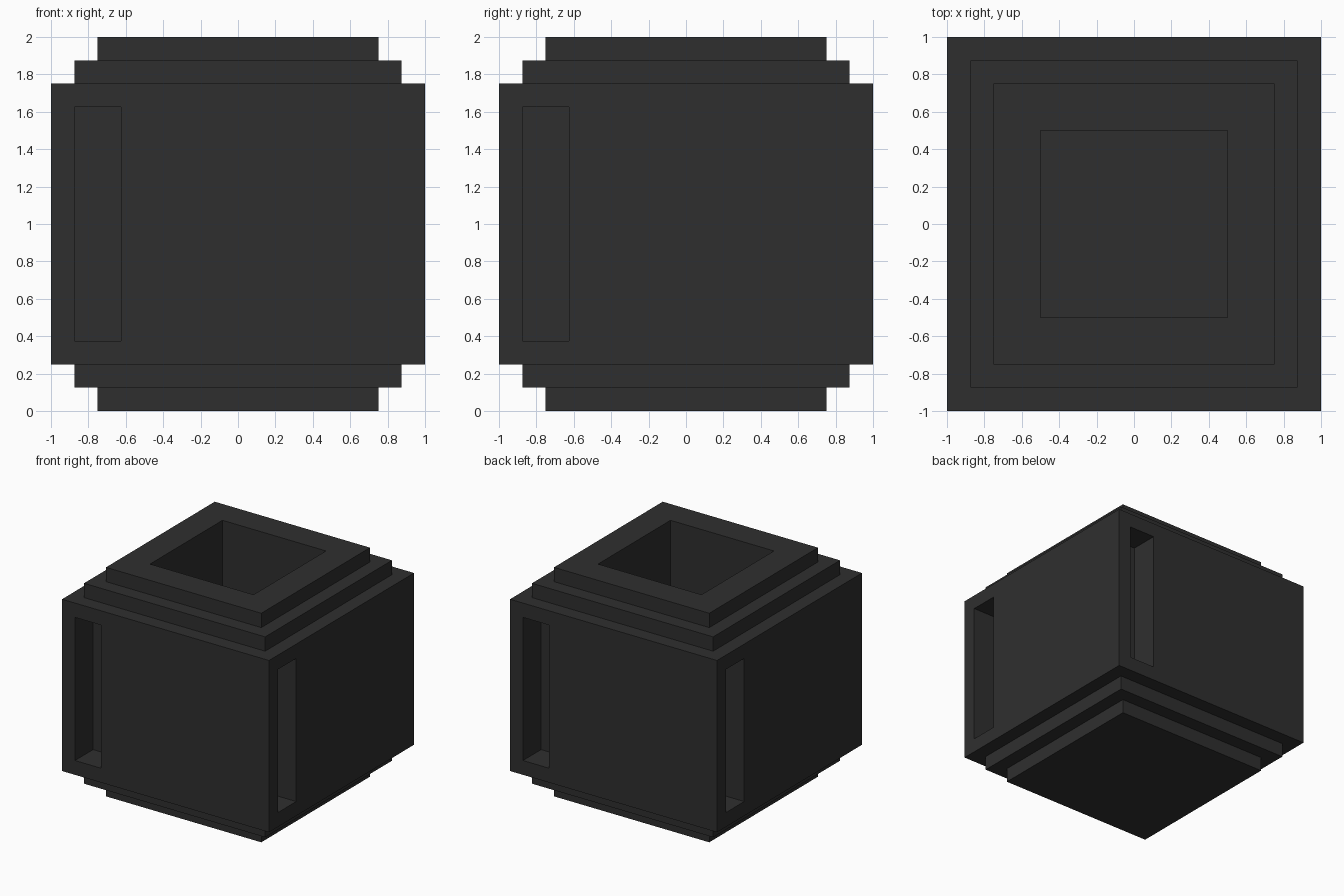
import bpy, bmesh, math
from mathutils import Matrix, Vector

if "Cube" in bpy.data.objects:
    bpy.data.objects.remove(bpy.data.objects["Cube"])

# One dark grey colour
mat = bpy.data.materials.new("charcoal grey")
mat.diffuse_color = (0.028, 0.028, 0.028, 1)
mat.use_nodes = True
mat.node_tree.nodes["Principled BSDF"].inputs["Base Color"].default_value = mat.diffuse_color


def make_object(name, bm):
    bmesh.ops.recalc_face_normals(bm, faces=bm.faces)
    mesh = bpy.data.meshes.new(name)
    bm.to_mesh(mesh)
    bm.free()
    mesh.materials.append(mat)
    obj = bpy.data.objects.new(name, mesh)
    bpy.context.collection.objects.link(obj)
    return obj


# Stepped block with a deep square well: (half width, height) from base to well floor
profile = [(0.75, 0), (0.75, 0.125), (0.875, 0.125), (0.875, 0.25), (1, 0.25),
           (1, 1.75), (0.875, 1.75), (0.875, 1.875), (0.75, 1.875), (0.75, 2),
           (0.5, 2), (0.5, 0.25)]
corners = [(-1, -1), (1, -1), (1, 1), (-1, 1)]
bm = bmesh.new()
rings = [[bm.verts.new((w * x, w * y, z)) for x, y in corners] for w, z in profile]
for a, b in zip(rings, rings[1:]):
    for i in range(4):
        j = (i + 1) % 4
        bm.faces.new((a[i], a[j], b[j], b[i]))
bm.faces.new(rings[0])
bm.faces.new(rings[-1])
block = make_object("stepped_block", bm)

# Four upright slots, one at the left of each side, 0.25 deep
bm = bmesh.new()
for k in range(4):
    m = (Matrix.Rotation(k * math.pi / 2, 4, 'Z')
         @ Matrix.Translation((-0.75, -0.925, 1))
         @ Matrix.Diagonal((0.25, 0.35, 1.25, 1)))
    bmesh.ops.create_cube(bm, size=1, matrix=m)
cutter = make_object("slot_cutter", bm)
cutter.hide_render = True

# Cut the slots and remove the helper
mod = block.modifiers.new("slots", 'BOOLEAN')
mod.operation = 'DIFFERENCE'
mod.solver = 'EXACT'
mod.object = cutter
bpy.context.view_layer.objects.active = block
block.select_set(True)
bpy.ops.object.modifier_apply(modifier=mod.name)
bpy.data.objects.remove(cutter)
